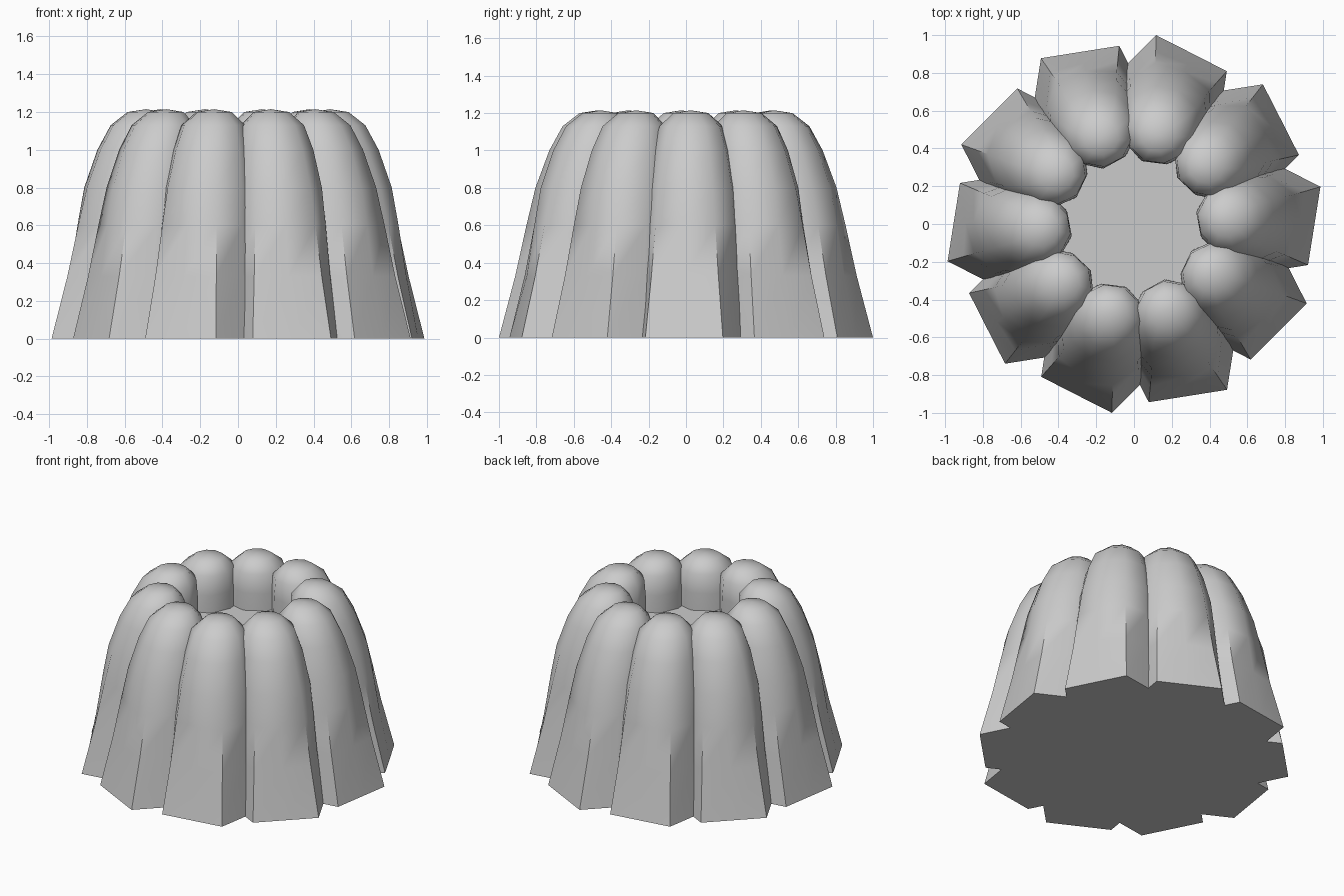
import bpy, bmesh
from math import cos, sin, radians, pi

if "Cube" in bpy.data.objects:
    bpy.data.objects.remove(bpy.data.objects["Cube"])

LOBES = 10
# height, distance from the main axis, corner radius, mid-side radius
SECTIONS = [
    (0.00, 0.670, 0.357, 0.289),
    (0.33, 0.630, 0.308, 0.266),
    (0.60, 0.602, 0.275, 0.252),
    (0.80, 0.578, 0.250, 0.240),
    (1.00, 0.540, 0.212, 0.208),
    (1.13, 0.507, 0.172, 0.170),
    (1.20, 0.492, 0.095, 0.095),
]
LOBE_TURN = radians(3)      # angle of the first lobe around the axis
FACE_TURN = radians(-9)     # angle its outer flat side faces


def make_lobe(i):
    """Tapered lobe: pentagon at the base, rounded decagon at the top."""
    bm = bmesh.new()
    step = i * 2 * pi / LOBES
    a, f = LOBE_TURN + step, FACE_TURN + step
    rings = []
    for z, c, r_corner, r_mid in SECTIONS:
        ring = []
        for k in range(10):
            r = r_corner if k % 2 else r_mid
            t = f + k * pi / 5
            ring.append(bm.verts.new((c * cos(a) + r * cos(t),
                                      c * sin(a) + r * sin(t), z)))
        rings.append(ring)
    for lo, hi in zip(rings, rings[1:]):
        for k in range(10):
            n = (k + 1) % 10
            bm.faces.new((lo[k], lo[n], hi[n], hi[k]))
    # domed cap and flat base
    apex = bm.verts.new((0.488 * cos(a), 0.488 * sin(a), 1.215))
    for k in range(10):
        bm.faces.new((rings[-1][k], rings[-1][(k + 1) % 10], apex))
    bm.faces.new(rings[0][::-1])
    me = bpy.data.meshes.new(f"lobe_{i + 1}")
    bm.to_mesh(me)
    bm.free()
    ob = bpy.data.objects.new(f"lobe_{i + 1}", me)
    bpy.context.collection.objects.link(ob)
    return ob


# ring of lobes
bpy.ops.object.select_all(action='DESELECT')
lobes = [make_lobe(i) for i in range(LOBES)]
for ob in lobes:
    ob.select_set(True)
bpy.context.view_layer.objects.active = lobes[0]
bpy.ops.object.shade_smooth_by_angle(angle=radians(50))

# central core: recessed floor on top, closed base below
bpy.ops.mesh.primitive_cylinder_add(vertices=20, radius=0.48, depth=0.88,
                                    location=(0, 0, 0.44))
bpy.context.object.name = "core"
